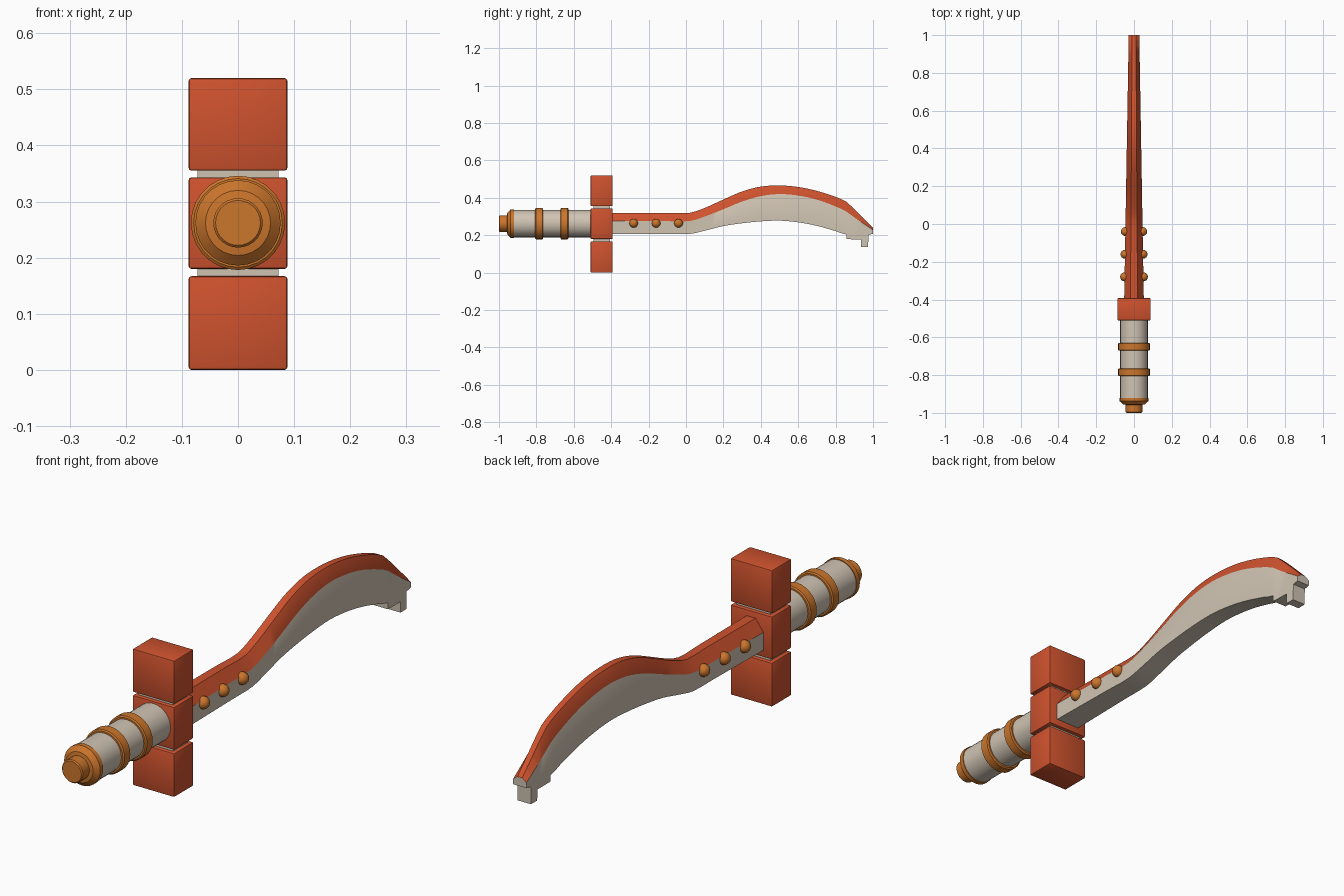
import bpy, bmesh, math

if "Cube" in bpy.data.objects:
    bpy.data.objects.remove(bpy.data.objects["Cube"])


def mat(name, rgb):
    m = bpy.data.materials.new(name)
    m.diffuse_color = (*rgb, 1)
    m.use_nodes = True
    m.node_tree.nodes["Principled BSDF"].inputs["Base Color"].default_value = m.diffuse_color
    return m


RED = mat("red_orange", (0.62, 0.085, 0.027))
BONE = mat("bone", (0.63, 0.55, 0.45))
GOLD = mat("amber", (0.60, 0.18, 0.025))
AXIS_Z = 0.262


def make(name, bm, mats, angle=35):
    bmesh.ops.recalc_face_normals(bm, faces=bm.faces)
    me = bpy.data.meshes.new(name)
    bm.to_mesh(me)
    bm.free()
    ob = bpy.data.objects.new(name, me)
    bpy.context.collection.objects.link(ob)
    for m in mats:
        me.materials.append(m)
    bpy.ops.object.select_all(action='DESELECT')
    ob.select_set(True)
    bpy.context.view_layer.objects.active = ob
    bpy.ops.object.shade_smooth_by_angle(angle=math.radians(angle))
    return ob


def lathe(name, profile, m, n=28):
    """Solid of revolution about the sword axis; profile is (y, radius)."""
    bm = bmesh.new()
    rings = [[bm.verts.new((r * math.cos(2 * math.pi * i / n), y,
                            AXIS_Z + r * math.sin(2 * math.pi * i / n)))
              for i in range(n)] for y, r in profile]
    for a, b in zip(rings, rings[1:]):
        for i in range(n):
            j = (i + 1) % n
            bm.faces.new((a[i], a[j], b[j], b[i]))
    bm.faces.new(rings[0])
    bm.faces.new(rings[-1])
    return make(name, bm, [m])


def box(name, hx, y0, y1, z0, z1, m, bevel=0.0):
    bm = bmesh.new()
    bmesh.ops.create_cube(bm, size=1)
    for v in bm.verts:
        v.co = (v.co.x * 2 * hx, (y0 + y1) / 2 + v.co.y * (y1 - y0),
                (z0 + z1) / 2 + v.co.z * (z1 - z0))
    if bevel:
        bmesh.ops.bevel(bm, geom=bm.edges[:], offset=bevel, segments=2,
                        profile=0.5, affect='EDGES')
    return make(name, bm, [m])


# Grip, rings and pommel
lathe("grip", [(-0.93, 0.073), (-0.49, 0.073)], BONE)
for k, y in enumerate((-0.785, -0.65)):
    lathe(f"grip_ring_{k + 1}",
          [(y - 0.021, 0.079), (y - 0.017, 0.084), (y + 0.017, 0.084), (y + 0.021, 0.079)], GOLD)
lathe("pommel", [(-1.0, 0.040), (-0.996, 0.044), (-0.957, 0.044), (-0.955, 0.058),
                 (-0.938, 0.076), (-0.92, 0.076)], GOLD)

# Guard: three blocks on an inner core
for k, (z0, z1) in enumerate(((0.0, 0.167), (0.18, 0.343), (0.355, 0.52))):
    box(f"guard_block_{k + 1}", 0.088, -0.51, -0.392, z0, z1, RED, 0.005)
box("guard_core", 0.072, -0.495, -0.407, 0.1, 0.42, BONE)


# Blade: side curves as (y, z), interpolated smoothly between points
TOP = [(-0.4, 0.32), (-0.1, 0.32), (0.02, 0.32), (0.1, 0.346), (0.2, 0.391), (0.3, 0.434),
       (0.4, 0.460), (0.5, 0.466), (0.6, 0.458), (0.7, 0.437), (0.8, 0.405), (0.86, 0.377),
       (0.91, 0.33), (1.0, 0.241)]
MID = [(-0.4, 0.275), (-0.1, 0.275), (0.02, 0.276), (0.1, 0.300), (0.2, 0.339), (0.3, 0.380),
       (0.4, 0.409), (0.5, 0.420), (0.6, 0.412), (0.7, 0.390), (0.8, 0.354), (0.86, 0.325),
       (0.91, 0.288), (1.0, 0.228)]
LOW = [(-0.4, 0.207), (-0.1, 0.207), (0.02, 0.207), (0.1, 0.224), (0.2, 0.249), (0.3, 0.264),
       (0.4, 0.274), (0.5, 0.278), (0.6, 0.269), (0.7, 0.250), (0.8, 0.222), (0.86, 0.203),
       (1.0, 0.203)]


def curve(pts, y):
    i = 0
    while i < len(pts) - 2 and y > pts[i + 1][0]:
        i += 1

    def slope(k):
        a, b = pts[max(k - 1, 0)], pts[min(k + 1, len(pts) - 1)]
        return (b[1] - a[1]) / (b[0] - a[0])
    (ya, za), (yb, zb) = pts[i], pts[i + 1]
    h = yb - ya
    t = (y - ya) / h
    return (za * (2 * t**3 - 3 * t**2 + 1) + slope(i) * h * (t**3 - 2 * t**2 + t)
            + zb * (3 * t**2 - 2 * t**3) + slope(i + 1) * h * (t**3 - t**2))


ys = [-0.4, -0.1, -0.02] + [0.02 + 0.03 * i for i in range(28)]
rows = [(y, curve(LOW, y)) for y in ys]
# stepped hook under the tip
rows += [(0.858, 0.204), (0.859, 0.179), (0.90, 0.178), (0.936, 0.178), (0.937, 0.136),
         (0.974, 0.136), (0.975, 0.203), (1.0, 0.207)]
bm = bmesh.new()
rings = []
for y, low in rows:
    w = 0.052 - 0.024 * (y + 0.4) / 1.4
    t = w * 0.36
    mid, top = curve(MID, y), curve(TOP, y)
    rings.append([bm.verts.new((x, y, z)) for x, z in
                  ((-w, low), (w, low), (w, mid), (t, top), (-t, top), (-w, mid))])
for a, b in zip(rings, rings[1:]):
    for i in range(6):
        j = (i + 1) % 6
        f = bm.faces.new((a[i], a[j], b[j], b[i]))
        f.material_index = 1 if i in (2, 3, 4) else 0   # red spine, bone sides
bm.faces.new(rings[0])
bm.faces.new(rings[-1])
make("blade", bm, [BONE, RED], 30)

# Rivets on both sides of the blade root
for k, y in enumerate((-0.28, -0.16, -0.04)):
    for side, s in (("left", -1), ("right", 1)):
        bm = bmesh.new()
        bmesh.ops.create_uvsphere(bm, u_segments=16, v_segments=10, radius=0.0235)
        for v in bm.verts:
            v.co.x += s * (0.050 - 0.002 * k)
            v.co.y += y
            v.co.z += 0.264
        make(f"rivet_{side}_{k + 1}", bm, [GOLD], 60)
